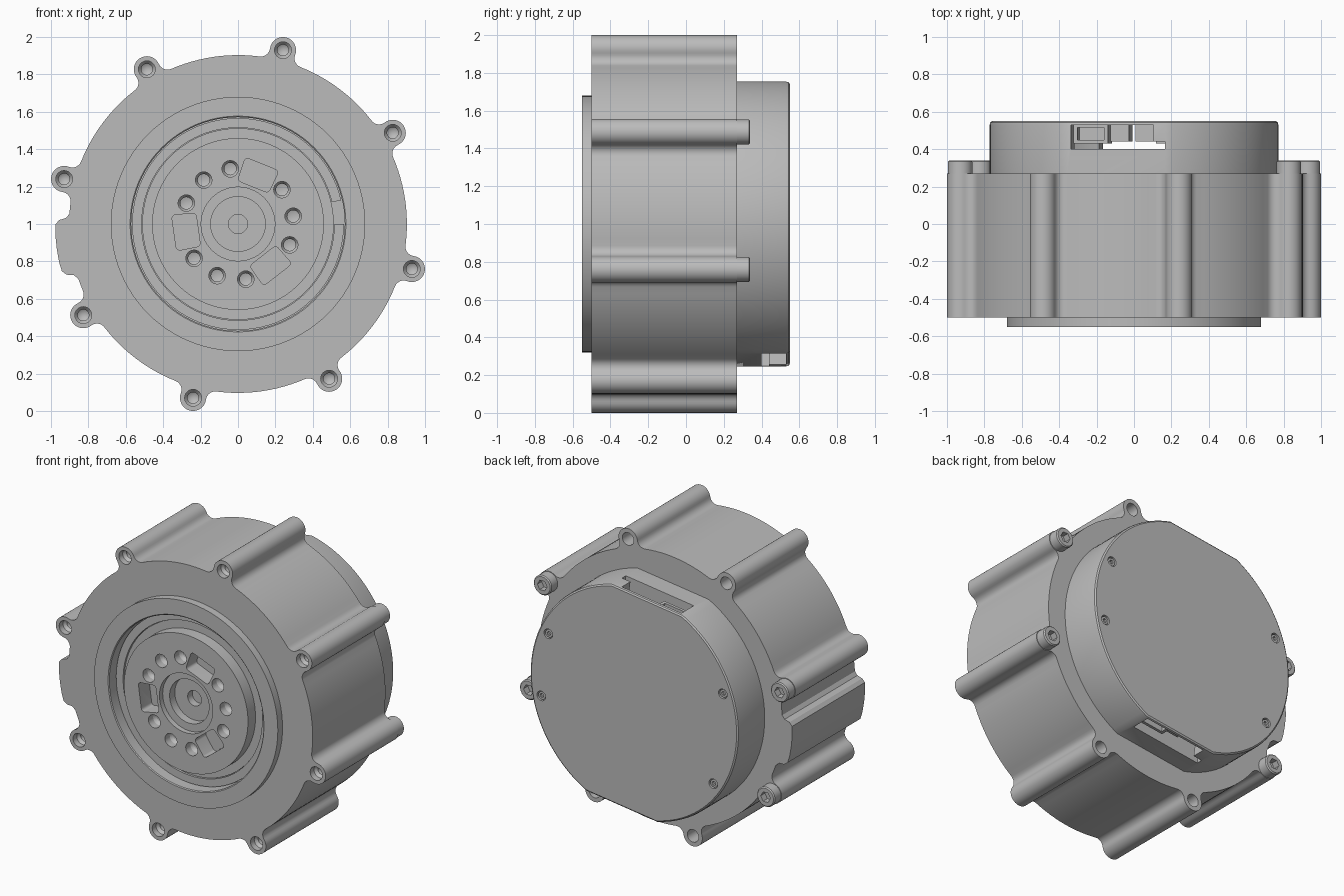
import bpy, bmesh, math
from mathutils import Vector

if "Cube" in bpy.data.objects:
    bpy.data.objects.remove(bpy.data.objects["Cube"])

grey = bpy.data.materials.new("machined_grey")
grey.use_nodes = True
grey.diffuse_color = (0.5, 0.5, 0.5, 1)
grey.node_tree.nodes["Principled BSDF"].inputs["Base Color"].default_value = grey.diffuse_color
parts = []


def polar(r, deg):
    a = math.radians(deg)
    return complex(r * math.cos(a), r * math.sin(a))


def phase(c):
    return math.degrees(math.atan2(c.imag, c.real))


def arc(centre, r, a0, a1, n):
    return [centre + polar(r, a0 + (a1 - a0) * i / n) for i in range(n + 1)]


def finish(bm, name):
    bmesh.ops.recalc_face_normals(bm, faces=bm.faces)
    mesh = bpy.data.meshes.new(name)
    bm.to_mesh(mesh)
    bm.free()
    mesh.materials.append(grey)
    ob = bpy.data.objects.new(name, mesh)
    bpy.context.collection.objects.link(ob)
    parts.append(ob)
    return ob


def prism(name, outline, stations):
    """Outline in x-z, lofted through (y, scale) stations."""
    bm = bmesh.new()
    loops = [[bm.verts.new((c.real * s, y, 1 + c.imag * s)) for c in outline] for y, s in stations]
    bm.faces.new(loops[0])
    bm.faces.new(loops[-1])
    n = len(outline)
    for a, b in zip(loops, loops[1:]):
        for i in range(n):
            j = (i + 1) % n
            bm.faces.new((a[i], a[j], b[j], b[i]))
    return finish(bm, name)


def lathe(name, profile, centre=0j, steps=32):
    """(radius, y) profile turned about an axis along y."""
    bm = bmesh.new()
    c = Vector((centre.real, 0, 1 + centre.imag))
    vs = [bm.verts.new(c + Vector((r, y, 0))) for r, y in profile]
    es = [bm.edges.new(p) for p in zip(vs, vs[1:])]
    bmesh.ops.spin(bm, geom=vs + es, cent=c, axis=(0, 1, 0), angle=2 * math.pi, steps=steps)
    bmesh.ops.remove_doubles(bm, verts=bm.verts, dist=1e-5)
    return finish(bm, name)


def cylinder(name, r, y0, y1, centre=0j, steps=32):
    return lathe(name, [(0, y0), (r, y0), (r, y1), (0, y1)], centre, steps)


def block(name, r0, r1, t0, t1, y0, y1, deg):
    """Box placed by radius and tangent offset, turned to an angle."""
    pts = [complex(*p) * polar(1, deg) for p in ((r0, t0), (r1, t0), (r1, t1), (r0, t1))]
    return prism(name, pts, [(y0, 1), (y1, 1)])


def cut(target, *cutters):
    for c in cutters:
        mod = target.modifiers.new("cut", "BOOLEAN")
        mod.operation, mod.solver, mod.object = "DIFFERENCE", "EXACT", c
        bpy.context.view_layer.objects.active = target
        bpy.ops.object.modifier_apply(modifier=mod.name)
        parts.remove(c)
        bpy.data.objects.remove(c)


# Housing outline: round body, eight filleted lugs and one side pad
R, LUG, LR, FIL = 0.903, 0.96, 0.07, 0.05
delta = math.degrees(math.acos(((R + FIL) ** 2 + LUG ** 2 - (LR + FIL) ** 2) / (2 * (R + FIL) * LUG)))
fc = polar(R + FIL, -delta)
fillet = arc(fc, FIL, 180 - delta, phase(LUG - fc), 6)
tip = phase(fc - LUG)
lug = fillet + arc(LUG, LR, tip, -tip, 18)[1:-1] + [p.conjugate() for p in reversed(fillet)]
pad = [(176.5, R), (178, .92), (178.7, .955), (180, .975), (184, .978), (188, .978),
       (192, .978), (195, .975), (196.5, .955), (197.2, .92), (199, R)]
lug_angles = [75.5 + 45 * k for k in range(8)]
outline = []
for k, a in enumerate(lug_angles):
    outline += [p * polar(1, a) for p in lug]
    if k == 2:
        outline += [polar(r, d) for d, r in pad]
    else:
        outline += arc(0j, R, a + delta, a + 45 - delta, 12)[1:-1]
housing = prism("housing", outline, [(-0.5, 1), (0.27, 1)])
cut(housing, cylinder("bore", 0.571, -0.6, -0.4, steps=96))

# Lug bolt holes, with cap screws at the back of the side lugs
for k, a in enumerate(lug_angles):
    c = polar(LUG, a)
    cut(housing, lathe("hole", [(0, -.52), (.045, -.52), (.045, -.46), (.03, -.44), (.03, -.36), (0, -.34)], c, 24))
    if abs(c.real) > 0.6:
        screw = lathe("cap_screw", [(0, .26), (.066, .26), (.066, .333), (.059, .34), (0, .34)], c)
        cut(screw, cylinder("socket", 0.036, 0.295, 0.36, c, 6))
    else:
        cut(housing, cylinder("rear_hole", 0.042, 0.17, 0.3, c, 24))

# Raised front ring and retaining ring
lathe("front_ring", [(.571, -.545), (.577, -.55), (.68, -.55), (.68, -.49), (.571, -.49), (.571, -.545)], steps=96)
snap = arc(0j, 0.566, 13, 360, 90) + arc(0j, 0.515, 360, 13, 90)
prism("retaining_ring", snap, [(-0.48, 1), (-0.45, 1)])
lathe("bearing_ring", [(.5, -.45), (.575, -.45), (.575, -.39), (.5, -.39), (.5, -.45)], steps=96)

# Output rotor with stepped centre, bolt holes and windows
rotor = lathe("rotor", [(0, -.395), (.512, -.395), (.512, -.47), (.459, -.47), (.459, -.55), (.197, -.55),
                        (.197, -.515), (.146, -.515), (.146, -.46), (.051, -.46), (.051, -.41), (0, -.41)], steps=96)
for third in (8, 128, 248):
    for off in (-30, 0, 30):
        c = polar(0.298, third + off)
        cut(rotor, lathe("hole", [(0, -.6), (.044, -.6), (.044, -.5), (.032, -.48), (.032, -.43), (0, -.42)], c, 24))
    corners = [(.235, -.07, 180), (.325, -.075, 270), (.325, .075, 0), (.235, .07, 90)]
    win = [p * polar(1, third + 60) for x, t, s in corners for p in arc(complex(x, t), 0.02, s, s + 90, 5)]
    cut(rotor, prism("window", win, [(-0.6, 1), (-0.44, 1)]))

# Rear cover: hollow, with two opposite flats and connector slots
CR, FLAT, TILT = 0.772, 0.725, 97.5
half = math.degrees(math.acos(FLAT / CR))
shape = arc(0j, CR, TILT + half, TILT + 180 - half, 48) + arc(0j, CR, TILT + 180 + half, TILT + 360 - half, 48)
cover = prism("rear_cover", shape, [(0.26, 1), (0.53, 1), (0.543, 0.996), (0.55, 0.984)])
cut(cover, cylinder("cavity", 0.62, 0.4, 0.53, steps=64))
for turn in (TILT, TILT + 180):
    cut(cover, block("slot", 0.5, 0.9, -0.2, 0.245, 0.4, 0.53, turn),
        block("side_slot", 0.55, 0.9, -0.262, -0.19, 0.4, 0.44, turn))
    plug = block("connector", 0.52, 0.69, 0.05, 0.235, 0.43, 0.535, turn)
    cut(plug, block("plug_opening", 0.6, 0.75, 0.07, 0.215, 0.45, 0.515, turn))
    block("small_connector", 0.52, 0.66, -0.06, 0.04, 0.44, 0.535, turn)

# Small cover screws sunk in the back
for a in (25, -11, 160, 213):
    c = polar(0.7, a)
    cut(cover, cylinder("counterbore", 0.032, 0.525, 0.6, c, 24))
    head = cylinder("cover_screw", 0.026, 0.51, 0.543, c, 24)
    cut(head, cylinder("socket", 0.014, 0.528, 0.6, c, 6))

# Smooth curved walls, keep edges crisp
bpy.ops.object.select_all(action="DESELECT")
for ob in parts:
    ob.select_set(True)
bpy.context.view_layer.objects.active = housing
bpy.ops.object.shade_smooth_by_angle(angle=math.radians(30))
